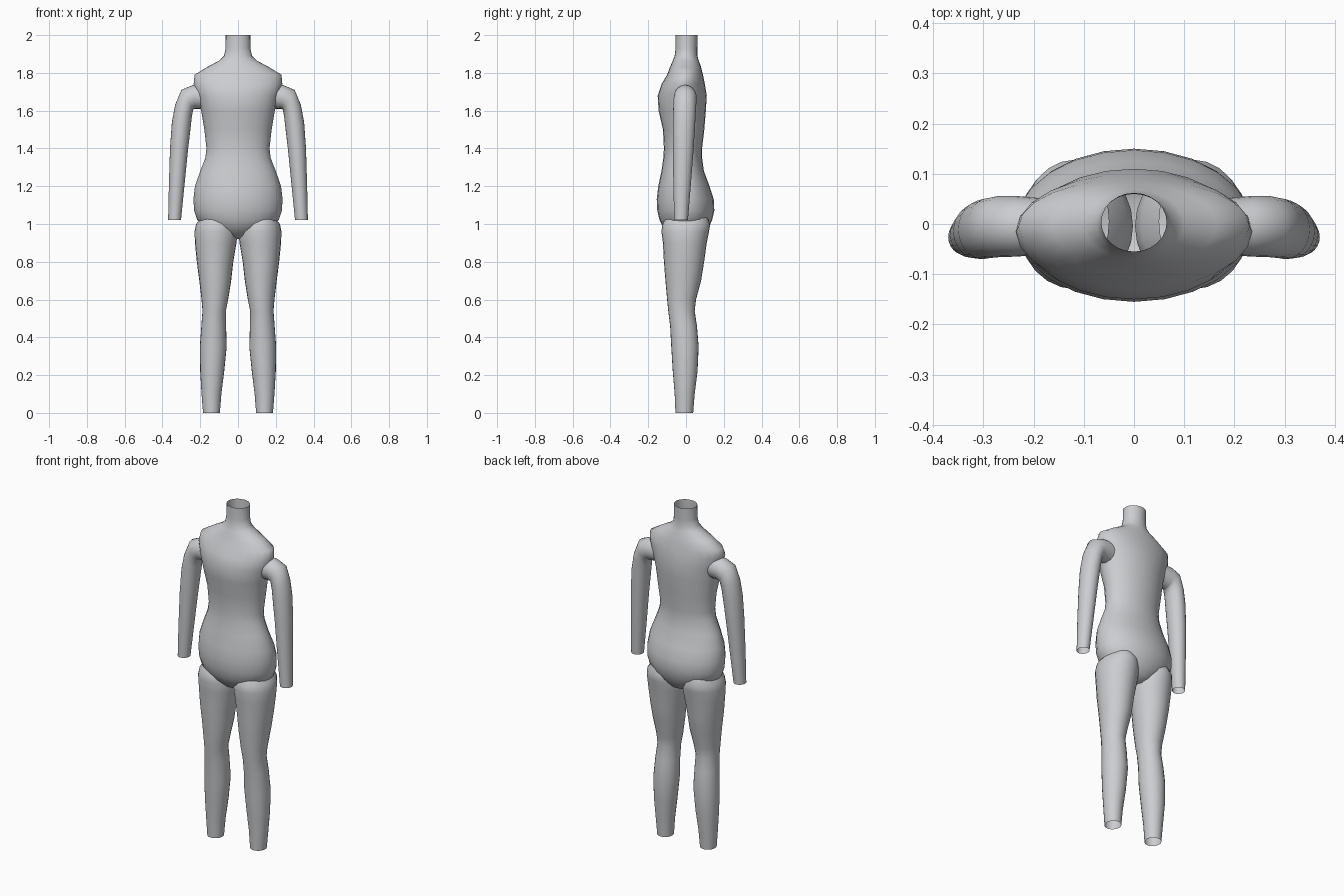
import bpy
import bmesh
import math
from mathutils import Vector

SIDES = 24

default = bpy.data.objects.get("Cube")
if default:
    bpy.data.objects.remove(default, do_unlink=True)

# Single plain grey for the whole figure
grey = bpy.data.materials.new("plain grey")
grey.use_nodes = True
colour = (0.6, 0.61, 0.63, 1)
grey.diffuse_color = colour
grey.node_tree.nodes["Principled BSDF"].inputs["Base Color"].default_value = colour


def loft(name, sections, cap_end=False, mirrored=False):
    """Skin ellipses; each section gives outer point, inner point, front y, back y."""
    bm = bmesh.new()
    rings = []
    for (outer_x, outer_z), (inner_x, inner_z), front, back in sections:
        outer = Vector((outer_x, 0, outer_z))
        inner = Vector((inner_x, 0, inner_z))
        centre = (outer + inner) / 2 + Vector((0, (front + back) / 2, 0))
        across = (outer - inner) / 2
        depth = Vector((0, (back - front) / 2, 0))
        ring = []
        for step in range(SIDES):
            angle = math.tau * step / SIDES
            point = centre + across * math.cos(angle) + depth * math.sin(angle)
            ring.append(bm.verts.new(point))
        rings.append(ring)
    for upper, lower in zip(rings, rings[1:]):
        for i in range(SIDES):
            j = (i + 1) % SIDES
            bm.faces.new((upper[i], lower[i], lower[j], upper[j]))
    if cap_end:
        bm.faces.new(list(reversed(rings[-1])))
    for face in bm.faces:
        face.smooth = True
    mesh = bpy.data.meshes.new(name)
    bm.to_mesh(mesh)
    bm.free()
    mesh.materials.append(grey)
    part = bpy.data.objects.new(name, mesh)
    bpy.context.collection.objects.link(part)
    if mirrored:
        part.modifiers.new("Mirror", "MIRROR").use_mirror_merge = False
    return part


# Torso and open neck: height, half width, front y, back y
torso_profile = [
    (2.0, .065, -.055, .062), (1.93, .066, -.055, .06),
    (1.89, .074, -.06, .06), (1.865, .1, -.07, .068),
    (1.83, .165, -.085, .08), (1.79, .23, -.1, .09),
    (1.74, .235, -.13, .1), (1.68, .215, -.15, .11),
    (1.6, .195, -.145, .105), (1.5, .178, -.122, .097),
    (1.4, .167, -.117, .085), (1.35, .173, -.12, .085),
    (1.28, .2, -.13, .095), (1.2, .228, -.147, .125),
    (1.13, .236, -.155, .147), (1.07, .232, -.152, .15),
    (1.02, .215, -.14, .138), (.98, .17, -.12, .12),
    (.94, .09, -.08, .09), (.92, .03, -.03, .05),
]
loft("torso", [((w, z), (-w, z), front, back)
               for z, w, front, back in torso_profile], cap_end=True)

# Legs, open at the ankles: height, outer x, inner x, front y, back y
leg_profile = [
    (1.04, .19, .05, -.1, .11), (1.0, .222, .015, -.125, .128),
    (.96, .23, .002, -.13, .122), (.9, .228, .008, -.122, .11),
    (.8, .218, .025, -.117, .096), (.7, .205, .036, -.109, .08),
    (.6, .193, .052, -.1, .053), (.54, .188, .064, -.094, .046),
    (.46, .194, .063, -.084, .058), (.35, .202, .06, -.078, .067),
    (.22, .2, .073, -.07, .061), (.1, .193, .088, -.06, .046),
    (0, .185, .096, -.056, .038),
]
loft("legs", [((outer, z), (inner, z), front, back)
              for z, outer, inner, front, back in leg_profile], mirrored=True)

# Arms, open at the wrists: upper/outer point, lower/inner point, front y, back y
arm_sections = [
    ((.17, 1.74), (.17, 1.61), -.06, .05),
    ((.24, 1.735), (.23, 1.61), -.065, .056),
    ((.3, 1.71), (.238, 1.605), -.066, .056),
    ((.333, 1.63), (.244, 1.57), -.068, .052),
    ((.35, 1.54), (.252, 1.5), -.07, .048),
    ((.36, 1.4), (.265, 1.39), -.069, .04),
    ((.366, 1.2), (.284, 1.2), -.067, .025),
    ((.37, 1.02), (.302, 1.02), -.062, .01),
]
loft("arms", arm_sections, mirrored=True)
